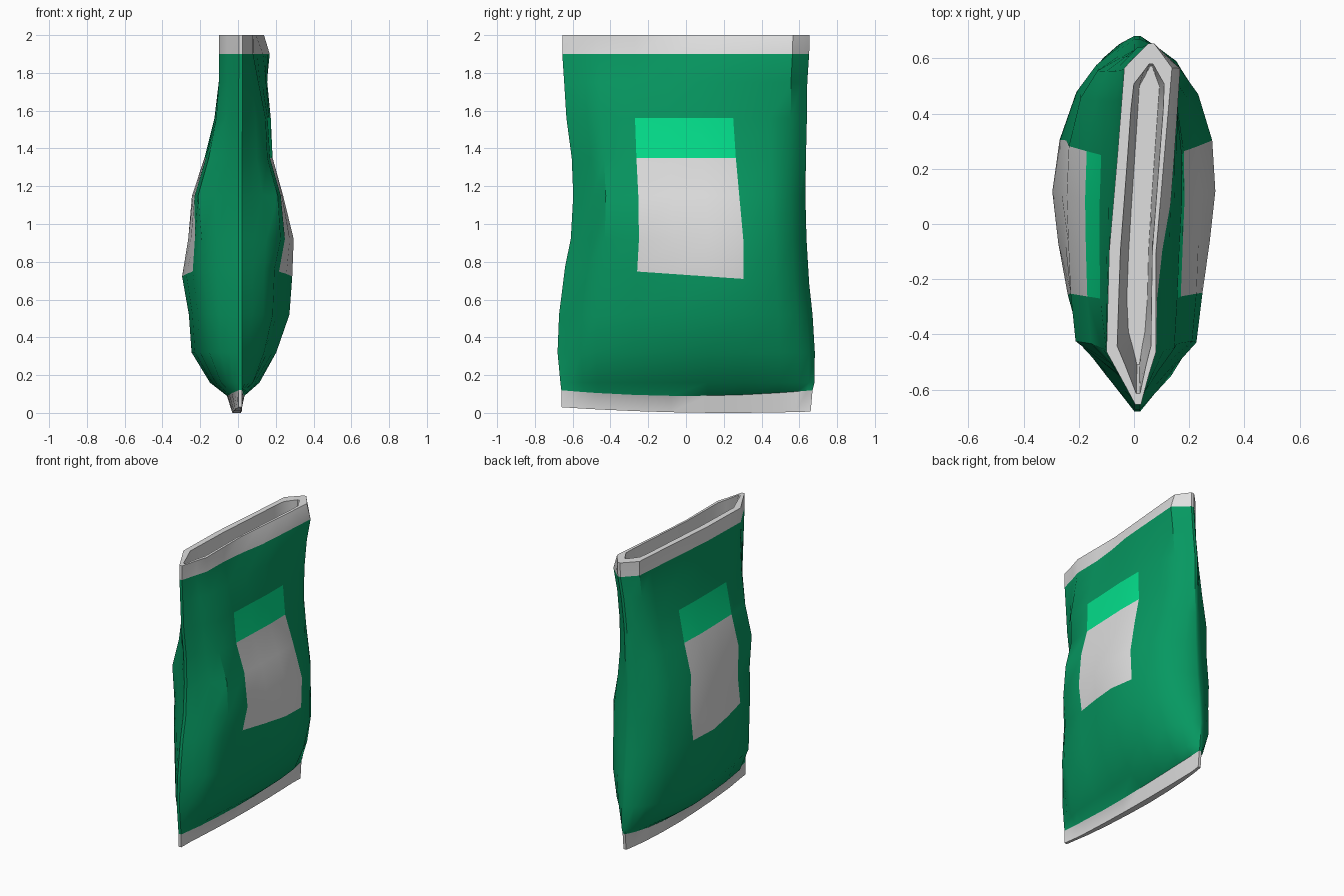
import bpy, bmesh, math

if "Cube" in bpy.data.objects:
    bpy.data.objects.remove(bpy.data.objects["Cube"])


def material(name, rgb):
    m = bpy.data.materials.new(name)
    m.diffuse_color = (*rgb, 1)
    m.use_nodes = True
    m.node_tree.nodes["Principled BSDF"].inputs["Base Color"].default_value = m.diffuse_color
    return m


GREEN, PALE, BRIGHT = 0, 1, 2
mats = [material("bag green", (0.002, 0.315, 0.12)),
        material("pale grey", (0.74, 0.74, 0.74)),
        material("bright green", (0.001, 0.74, 0.26))]

# Bag rows from bottom to top: z, y min, y max, x min, x max, mouth blend
ROWS = [
    (0.00, -0.660, 0.660, -0.030, 0.015, 0.0),
    (0.09, -0.660, 0.670, -0.060, 0.035, 0.0),
    (0.16, -0.665, 0.680, -0.150, 0.115, 0.0),
    (0.32, -0.680, 0.682, -0.248, 0.205, 0.0),
    (0.52, -0.672, 0.670, -0.262, 0.275, 0.0),
    (0.73, -0.640, 0.652, -0.298, 0.290, 0.0),
    (0.92, -0.610, 0.638, -0.265, 0.297, 0.0),
    (1.15, -0.597, 0.632, -0.245, 0.240, 0.0),
    (1.35, -0.605, 0.635, -0.190, 0.190, 0.1),
    (1.56, -0.633, 0.640, -0.138, 0.185, 0.2),
    (1.75, -0.645, 0.642, -0.120, 0.172, 0.6),
    (1.90, -0.655, 0.652, -0.120, 0.150, 1.0),
    (2.00, -0.655, 0.655, -0.120, 0.150, 1.0),
]
# Mouth: inner rim edge, then sunken floor
MOUTH = [(2.00, -0.615, 0.580, 0, 0, 1.0), (1.72, -0.510, 0.570, 0, 0, 1.0)]

# Pointed outline of the mouth: (u along y, x) on each side
SEAM = [(-1, 0.015), (1, 0.062)]
MOUTH_RIGHT = [(-1, 0.015), (-0.72, 0.08), (-0.3, 0.085), (0.14, 0.135), (0.87, 0.168), (1, 0.062)]
RIM_RIGHT = [(-1, 0.015), (-0.72, 0.08), (-0.15, 0.08), (0.87, 0.138), (1, 0.062)]
MOUTH_LEFT = [(-1, 0.015), (-0.72, -0.10), (-0.15, -0.09), (0.38, -0.06), (0.87, -0.035), (1, 0.062)]
# Fullness of the belly (each side) and of the flatter upper bag
BELLY_RIGHT = [(-1, 0), (-0.75, 0.64), (-0.4, 0.74), (-0.1, 0.89), (0.2, 1), (0.46, 0.95),
               (0.72, 0.78), (0.92, 0.48), (1, 0)]
BELLY_LEFT = [(-1, 0), (-0.72, 0.62), (-0.38, 0.83), (-0.1, 0.93), (0.2, 1), (0.46, 0.91),
              (0.72, 0.73), (0.92, 0.42), (1, 0)]
UPPER = [(-1, 0), (-0.72, 0.87), (-0.4, 0.95), (0.2, 1), (0.46, 0.96), (0.84, 0.72), (1, 0)]

EDGE_LOW = [0, 0.14, 0.30, 0.5, 1]     # column spacing, -y seam to label
EDGE_HIGH = [0, 0.08, 0.22, 0.5, 1]    # column spacing, +y seam to label
LABEL_COLS = (4, 5, 6)                 # columns that carry the label


def interp(table, u):
    for (a, x0), (b, x1) in zip(table, table[1:]):
        if u <= b:
            return x0 + (x1 - x0) * (u - a) / (b - a)
    return table[-1][1]


def columns(z, y0, y1):
    a = -0.27 + 0.025 * max(0, 1 - abs(z - 1.0) / 0.5)
    b = 0.25 + 0.055 * min(1, max(0, (1.5 - z) / 0.6))
    left = [y0 + (a - y0) * f for f in EDGE_LOW]
    mid = [a + (b - a) * f for f in (1 / 3, 2 / 3)]
    right = [y1 + (b - y1) * f for f in reversed(EDGE_HIGH)]
    return left + mid + right


def ring(row, squeeze=1.0):
    z, y0, y1, x0, x1, t = row
    upper = min(1, max(0, (z - 0.73) / 0.42))
    sides = []
    for xs, s in ((x1, 1), (x0, -1)):
        pts = []
        for y in columns(z, y0, y1):
            u = max(-1, min(1, (2 * y - y0 - y1) / (y1 - y0)))
            full = interp(BELLY_RIGHT if s > 0 else BELLY_LEFT, u)
            full += (interp(UPPER, u) - full) * upper
            belly = 0.012 + full * (xs - 0.012)
            table = MOUTH_LEFT if s < 0 else RIM_RIGHT if z == 2 or squeeze < 1 else MOUTH_RIGHT
            seam = interp(SEAM, u)
            mouth = seam + (interp(table, u) - seam) * squeeze
            tip = 0.01 * max(0, 1 - full * 2)
            x = belly * (1 - t) + mouth * t + s * tip * squeeze
            zz = z
            if z == 0:
                zz += 0.03 * ((u - 0.35) / 1.35) ** 2
            elif z == 0.09:
                zz += 0.03 * u * u
            elif z == 0.73:
                zz -= 0.045 * u
            pts.append((x, y, zz))
        sides.append(pts)
    return sides[0] + sides[1][::-1]


# Loft the bag skin and mouth
bm = bmesh.new()
rows = ROWS + MOUTH
squeezes = [1.0] * len(ROWS) + [0.68, 0.42]
rings = [[bm.verts.new(p) for p in ring(r, q)] for r, q in zip(rows, squeezes)]
n = len(rings[0])
half = n // 2
for i in range(len(rows) - 1):
    z = rows[i][0]
    for j in range(n):
        k = (j + 1) % n
        f = bm.faces.new((rings[i][j], rings[i][k], rings[i + 1][k], rings[i + 1][j]))
        col = j if j < half else n - 2 - j
        if i == 0 or z >= 1.9:                        # seal, top band, mouth
            f.material_index = PALE
        elif col in LABEL_COLS and 0.73 <= z < 1.35:  # label panel
            f.material_index = PALE
        elif col in LABEL_COLS and z == 1.35:         # label header
            f.material_index = BRIGHT

# Strips closing the bottom seal and the mouth floor
for r in (rings[0], rings[-1]):
    for j in range(half - 1):
        f = bm.faces.new((r[j], r[j + 1], r[n - 2 - j], r[n - 1 - j]))
        f.material_index = PALE
bmesh.ops.recalc_face_normals(bm, faces=bm.faces)

mesh = bpy.data.meshes.new("snack_bag")
bm.to_mesh(mesh)
bm.free()
for m in mats:
    mesh.materials.append(m)
bag = bpy.data.objects.new("snack_bag", mesh)
bpy.context.collection.objects.link(bag)
bpy.context.view_layer.objects.active = bag
bag.select_set(True)
bpy.ops.object.shade_smooth_by_angle(angle=math.radians(35))
